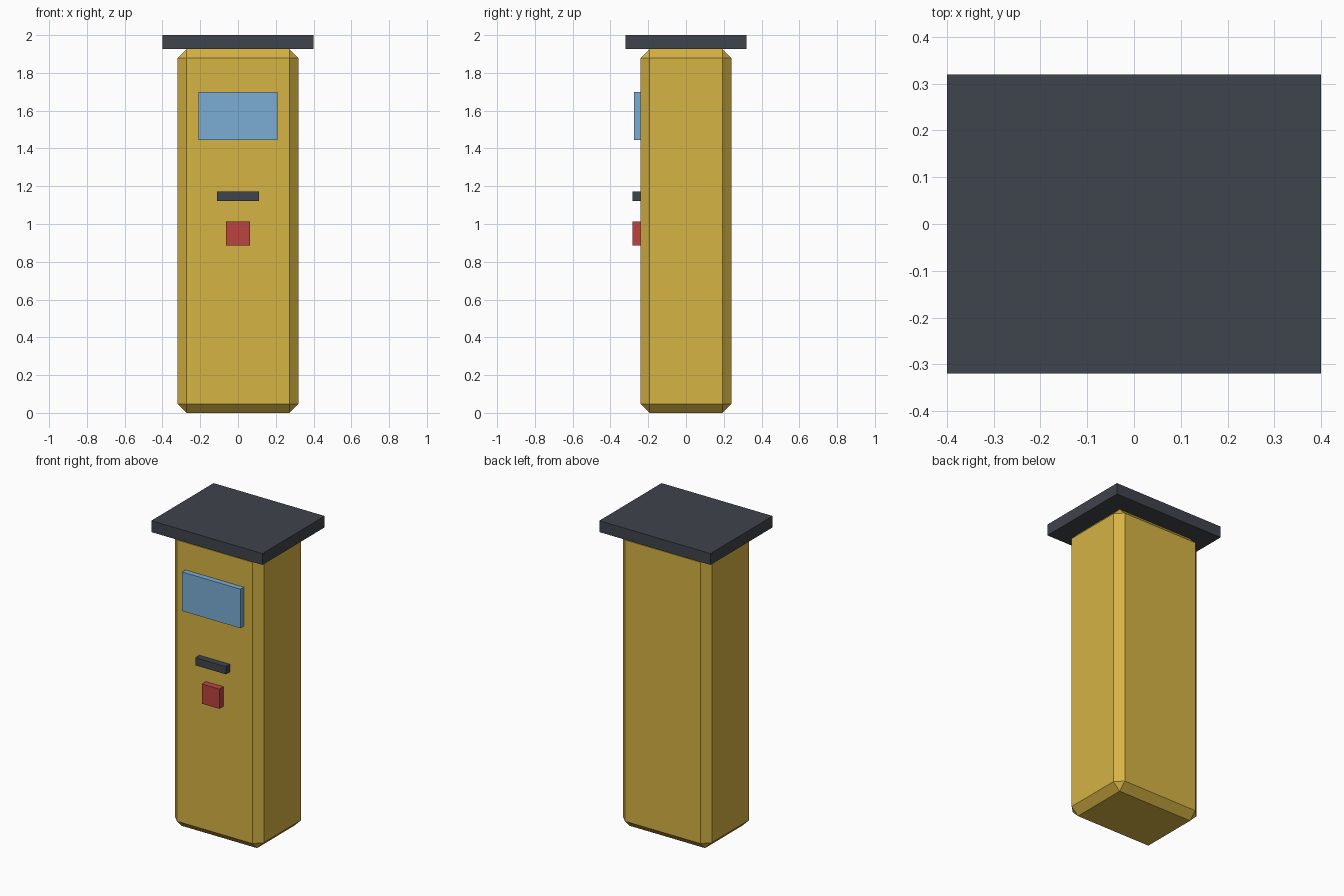
import bpy

if "Cube" in bpy.data.objects:
    bpy.data.objects.remove(bpy.data.objects["Cube"])


def material(name, rgb):
    # sRGB 0-255 to linear
    lin = [((c / 255 + 0.055) / 1.055) ** 2.4 for c in rgb]
    m = bpy.data.materials.new(name)
    m.diffuse_color = (*lin, 1.0)
    m.use_nodes = True
    m.node_tree.nodes["Principled BSDF"].inputs["Base Color"].default_value = m.diffuse_color
    return m


def box(name, x, y, z, mat, bevel=0.0):
    """Box spanning the (min, max) ranges x, y and z."""
    spans = (x, y, z)
    bpy.ops.mesh.primitive_cube_add(size=1, location=[(a + b) / 2 for a, b in spans])
    ob = bpy.context.object
    ob.name = name
    ob.scale = [b - a for a, b in spans]
    bpy.ops.object.transform_apply(location=False, rotation=False, scale=True)
    ob.data.materials.append(mat)
    if bevel:
        mod = ob.modifiers.new("chamfer", 'BEVEL')
        mod.width = bevel
        mod.segments = 1
    return ob


yellow = material("mustard yellow", (214, 179, 68))
dark = material("dark slate", (63, 68, 76))
blue = material("screen blue", (123, 172, 212))
red = material("button red", (187, 68, 64))

ROOF_Z = 1.926
FRONT = -0.24

# Chamfered cabinet and flat overhanging roof
box("cabinet", (-0.32, 0.32), (FRONT, 0.24), (0, ROOF_Z), yellow, bevel=0.048)
box("roof", (-0.40, 0.40), (-0.32, 0.32), (ROOF_Z, 2.0), dark)

# Raised fittings on the front, set slightly into the cabinet
box("screen", (-0.21, 0.21), (-0.275, FRONT + 0.01), (1.446, 1.70), blue)
box("ticket_slot", (-0.11, 0.11), (-0.282, FRONT + 0.01), (1.122, 1.172), dark)
box("button", (-0.063, 0.063), (-0.282, FRONT + 0.01), (0.885, 1.013), red)
